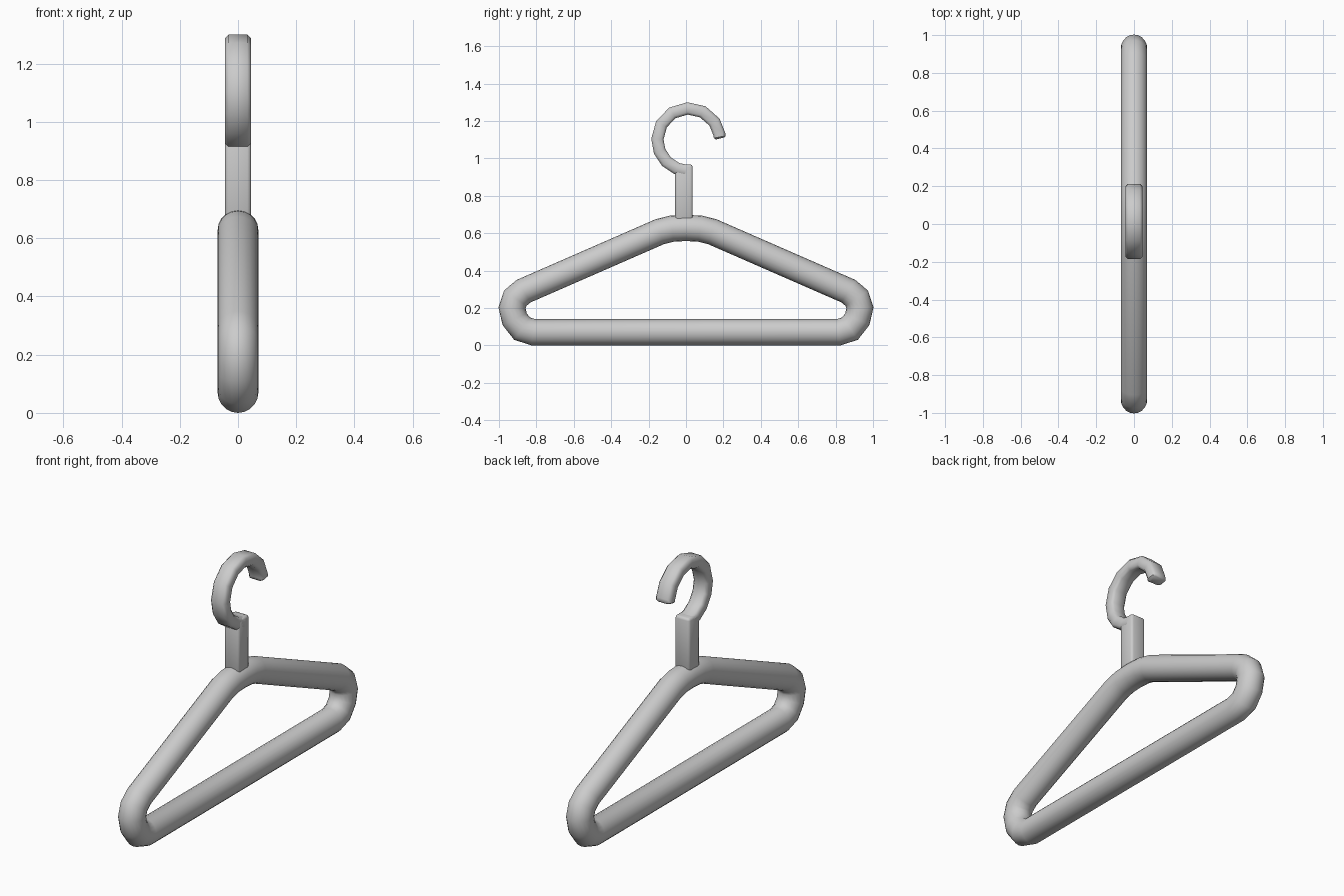
import bpy, bmesh, math
from mathutils import Vector

cube = bpy.data.objects.get("Cube")
if cube:
    bpy.data.objects.remove(cube, do_unlink=True)

GREY = (0.6, 0.6, 0.6, 1)
grey = bpy.data.materials.new("grey plastic")
grey.use_nodes = True
grey.diffuse_color = GREY
grey.node_tree.nodes["Principled BSDF"].inputs["Base Color"].default_value = GREY


def finish(name, bm, angle):
    bmesh.ops.recalc_face_normals(bm, faces=bm.faces)
    mesh = bpy.data.meshes.new(name)
    bm.to_mesh(mesh)
    bm.free()
    mesh.materials.append(grey)
    obj = bpy.data.objects.new(name, mesh)
    bpy.context.collection.objects.link(obj)
    bpy.ops.object.select_all(action='DESELECT')
    obj.select_set(True)
    bpy.context.view_layer.objects.active = obj
    bpy.ops.object.shade_smooth_by_angle(angle=math.radians(angle))
    return obj


def sweep(name, path, section, closed, scales=None, angle=40):
    """Carry a section (x, outward) along a path of (y, z) points."""
    bm = bmesh.new()
    pts = [Vector(p) for p in path]
    n = len(pts)
    rings = []
    for i, p in enumerate(pts):
        before = pts[(i - 1) % n] if closed or i else None
        after = pts[(i + 1) % n] if closed or i < n - 1 else None
        a = (p - before).normalized() if before else (after - p).normalized()
        b = (after - p).normalized() if after else a
        t = (a + b).normalized()
        normal = Vector((-t.y, t.x)) / max(t.dot(a), 0.5)   # mitred
        s = scales[i] if scales else 1
        rings.append([bm.verts.new((x * s, *(p + normal * r * s))) for x, r in section])
    m = len(section)
    for i in range(n if closed else n - 1):
        for j in range(m):
            r, q, k = rings[i], rings[(i + 1) % n], (j + 1) % m
            bm.faces.new((r[j], r[k], q[k], q[j]))
    if not closed:
        bm.faces.new(rings[0])
        bm.faces.new(rings[-1])
    return finish(name, bm, angle)


# Round tube bent into the shoulder frame
half = [(0.075, 0.624), (0.14, 0.608), (0.868, 0.29), (0.913, 0.252), (0.93, 0.2),
        (0.916, 0.14), (0.877, 0.09), (0.815, 0.07)]
loop = [(0, 0.628)] + half + [(-y, z) for y, z in reversed(half)]
circle = [(0.07 * math.cos(a), 0.07 * math.sin(a))
          for a in (math.tau * i / 20 for i in range(20))]
sweep("shoulder_frame", loop, circle, True, angle=50)

# Flat hook with chamfered edges
w, t, c = 0.045, 0.032, 0.013
strip = [(w, c - t), (w, t - c), (w - c, t), (c - w, t),
         (-w, t - c), (-w, c - t), (c - w, -t), (w - c, -t)]
angles = [265, 248, 225, 202, 179, 150, 121, 92, 63, 34, 10, 5]
arc = [(0.014 + 0.167 * math.cos(math.radians(a)),
        1.1 + 0.167 * math.sin(math.radians(a))) for a in angles]
arc.append((arc[-1][0] + 0.002, arc[-1][1] - 0.008))
sweep("hook", arc, strip, False, [1] * (len(arc) - 1) + [0.75], angle=50)

# Upright stem joining the hook to the frame
bm = bmesh.new()
bmesh.ops.create_cube(bm, size=1)
for v in bm.verts:
    v.co = (v.co.x * 0.09, v.co.y * 0.094 - 0.011, 0.817 + v.co.z * 0.3)
bmesh.ops.bevel(bm, geom=bm.edges[:], offset=0.013, segments=2, profile=0.5, affect='EDGES')
finish("stem", bm, 50)
